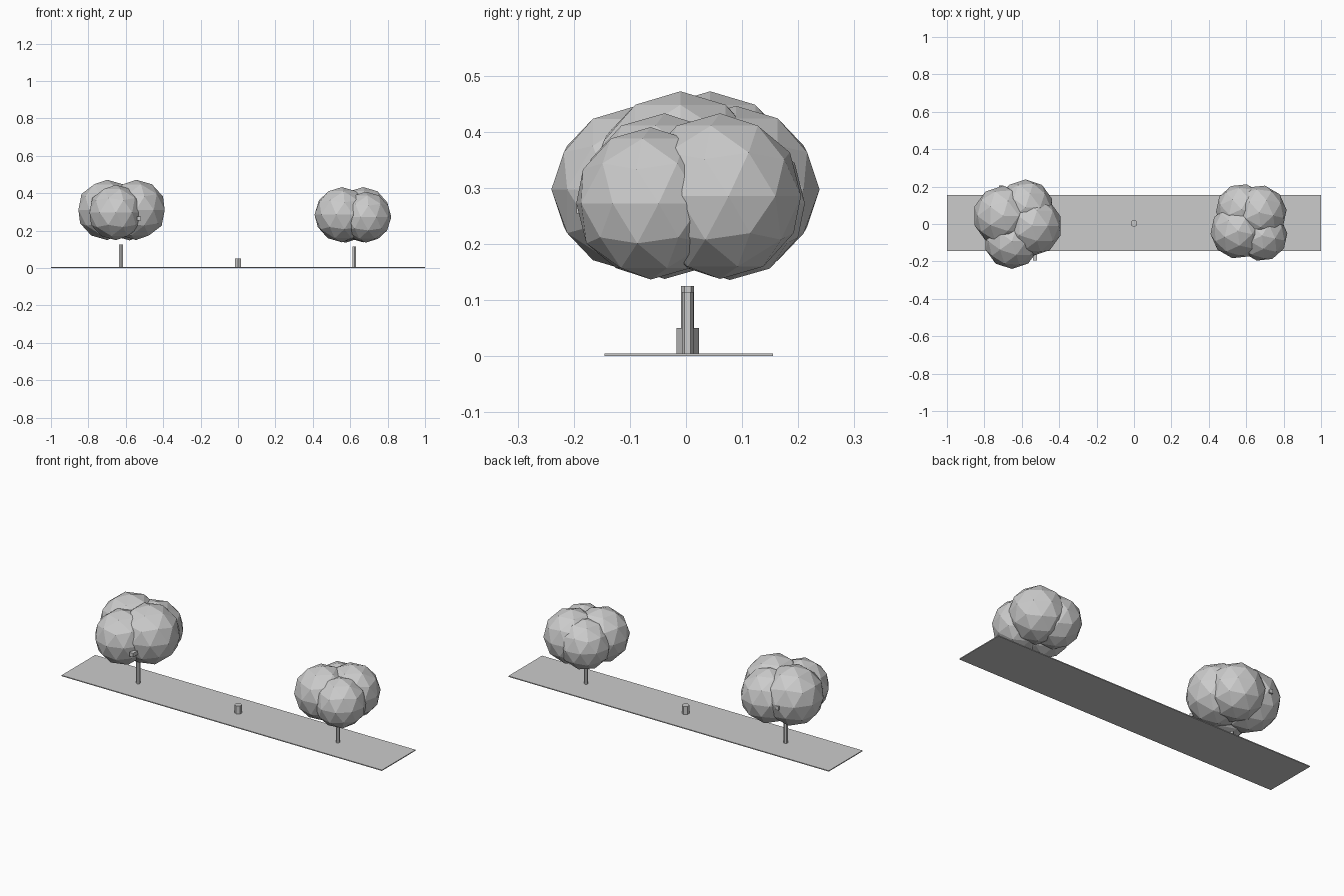
import bpy
from math import radians
from mathutils import Matrix, Vector

cube = bpy.data.objects.get("Cube")
if cube:
    bpy.data.objects.remove(cube, do_unlink=True)

GREY = (0.6, 0.6, 0.6)
grey = bpy.data.materials.new("plain grey")
grey.use_nodes = True
grey.diffuse_color = (*GREY, 1)
grey.node_tree.nodes["Principled BSDF"].inputs["Base Color"].default_value = (*GREY, 1)


def finish(name):
    """Name the new part and give it the grey material."""
    obj = bpy.context.object
    obj.name = name
    obj.data.materials.append(grey)
    return obj


def post(name, x, y, radius, bottom, top, turn=0):
    """Upright six-sided post."""
    bpy.ops.mesh.primitive_cylinder_add(
        vertices=6, radius=radius, depth=top - bottom,
        location=(x, y, (top + bottom) / 2), rotation=(0, 0, radians(turn)))
    return finish(name)


def block(name, location, size, turn=0):
    bpy.ops.mesh.primitive_cube_add(size=1, location=location, rotation=(0, 0, radians(turn)))
    obj = finish(name)
    obj.scale = size
    return obj


# Leaf clumps relative to the foot of the trunk: x, y, z, radius
CLUMPS = [
    (-0.075, 0.040, 0.311, 0.161),
    (0.080, -0.013, 0.311, 0.161),
    (-0.028, -0.095, 0.297, 0.148),
    (0.045, 0.086, 0.297, 0.149),
]


def tree(side, x, y, size, turn):
    """Trunk and four faceted leaf clumps, turned and scaled as one."""
    post(side + "_trunk", x, y, 0.0115 * size, 0.004, 0.125 * size, turn)
    spin = Matrix.Rotation(radians(turn), 3, "Z")
    for number, (cx, cy, cz, radius) in enumerate(CLUMPS, 1):
        spot = spin @ Vector((cx, cy, cz)) * size + Vector((x, y, 0))
        bpy.ops.mesh.primitive_ico_sphere_add(
            subdivisions=2, radius=radius * size, location=spot,
            rotation=(0, 0, radians(turn)))
        finish(f"{side}_leaf_clump_{number}")


# Ground strip and the short stump in its middle
block("ground_strip", (0, 0.005, 0.0025), (2, 0.3, 0.005))
post("stump", 0, 0.003, 0.02, 0.004, 0.05)

# Two trees, the left one smaller and turned
tree("right", -0.625, 0.003, 1.0, 0)
tree("left", 0.622, 0.003, 0.917, 60)

# Twig ends poking out of the larger crown, front and back
block("front_twig", (-0.53, -0.16, 0.265), (0.022, 0.07, 0.022))
block("back_twig", (-0.71, 0.175, 0.3), (0.022, 0.06, 0.022))
